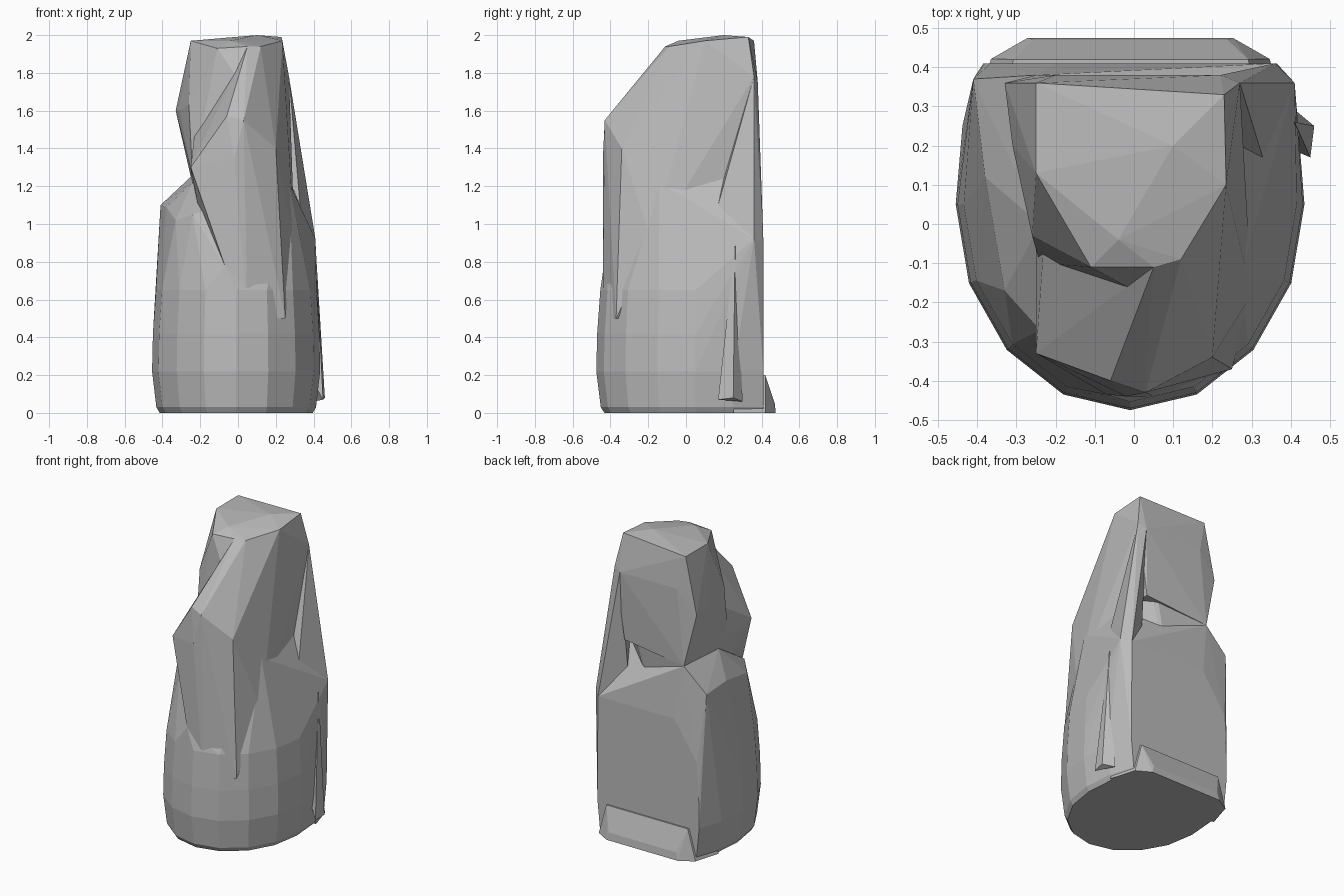
import bpy
import bmesh
from math import sin, cos, tau

cube = bpy.data.objects.get("Cube")
if cube:
    bpy.data.objects.remove(cube, do_unlink=True)

# One plain stone colour
stone = bpy.data.materials.new("grey_stone")
stone.use_nodes = True
grey = (0.5, 0.5, 0.5, 1)
stone.diffuse_color = grey
stone.node_tree.nodes["Principled BSDF"].inputs["Base Color"].default_value = grey


def chunk(name, points):
    """Faceted stone chunk wrapped tightly around a few corner points."""
    bm = bmesh.new()
    for point in points:
        bm.verts.new(point)
    result = bmesh.ops.convex_hull(bm, input=bm.verts[:])
    loose = {v for v in result["geom_interior"] + result["geom_unused"]
             if isinstance(v, bmesh.types.BMVert)}
    bmesh.ops.delete(bm, geom=list(loose), context="VERTS")
    bmesh.ops.recalc_face_normals(bm, faces=bm.faces[:])
    mesh = bpy.data.meshes.new(name)
    bm.to_mesh(mesh)
    bm.free()
    mesh.materials.append(stone)
    obj = bpy.data.objects.new(name, mesh)
    bpy.context.scene.collection.objects.link(obj)
    return obj


def ring(z, scale, back, sides=16):
    """Footprint at one height: rounded front, squarer back cut off flat."""
    points = []
    for i in range(sides):
        c, s = cos(tau * i / sides), sin(tau * i / sides)
        if s > 0:
            c = abs(c) ** 0.5 * (1 if c > 0 else -1)
        x = scale * (0.445 * c - 0.01)
        y = 0.05 + 0.525 * s
        points.append((x, min(y * (scale if s < 0 else 1), back), z))
    return points


wall = 0.41    # back of the lower half
spine = 0.38   # back of the upper half

# Corners where neighbouring chunks meet
hip_front = (0.27, -0.14, 1.22)
hip_back = (0.27, 0.2, 1.24)
fin_top = (0.27, 0.36, 1.78)
fin_foot = (0.41, 0.36, 0.92)
fin_back = (0.36, wall, 0.9)
nape_left = (-0.2, spine, 1.75)
nape_right = (0.22, spine, 1.75)
ledge_back = (-0.25, spine, 1.25)
notch = (-0.07, -0.435, 0.78)
brow_left = (0.05, -0.11, 1.94)
brow_right = (0.12, -0.09, 1.94)
crown_right = (0.235, 0.1, 1.97)
crown_back = (0.23, 0.33, 1.99)
crown_top = (0.1, 0.2, 2)

# Wide lower body with the ledge on one side
body = chunk("lower_body", [
    *ring(0, 0.91, wall), *ring(0.03, 0.95, wall), *ring(0.22, 1, wall),
    *ring(0.42, 0.99, wall), *ring(0.65, 0.955, wall),
    (-0.41, 0.37, 1.1), (-0.38, 0.12, 1.09), (-0.33, -0.17, 1.02),
    (-0.24, -0.27, 1.05), (-0.24, 0, 1.22), (-0.2, wall, 0.9),
    ledge_back, notch, hip_front, hip_back, fin_foot, fin_back,
])

# Skirt of stone spilling out along the foot of the back
skirt_rings = ring(0, 0.95, 0.475) + ring(0.05, 0.9, 0.47) + ring(0.2, 0.8, 0.42)
skirt = chunk("back_skirt", [p for p in skirt_rings if p[1] > 0.2])

# Tall column: bulging front and a narrow brow ridge
column = chunk("front_column", [
    brow_left, brow_right, crown_right, crown_back,
    (-0.25, -0.33, 1.3), (-0.02, -0.44, 1.35), (0.03, -0.43, 1.55),
    (-0.06, -0.4, 1.57), (0.2, -0.34, 1.4), (0.3, -0.18, 0.9),
    (0.05, -0.44, 0.5), (0.25, -0.37, 0.5), (-0.1, 0.3, 0.5),
    notch, hip_front, hip_back, fin_top, ledge_back, nape_left, nape_right,
])

# Thin fin running down the back corner
fin = chunk("corner_fin", [
    fin_top, fin_foot, fin_back, hip_back, nape_right,
    (0.2, 0.3, 0.9), (0.35, 0.1, 0.85),
])

# Overhanging head above the ledge, with a flat cap
head = chunk("head", [
    brow_left, brow_right, crown_right, crown_back, crown_top,
    (-0.25, 0.36, 1.97), (-0.25, 0.13, 1.97), (-0.11, -0.11, 1.93),
    (-0.04, -0.04, 1.97), (-0.33, 0.36, 1.6), (-0.31, 0.2, 1.6),
    (-0.26, -0.03, 1.63), (-0.24, -0.1, 1.25), (0, -0.17, 1.77),
    ledge_back, nape_left, nape_right, fin_top,
    (0.2, 0.1, 1.3), (0.2, 0.36, 1.3),
])

# Thin flake standing off the side
flake = chunk("side_flake", [
    (0.46, 0.25, 0.08), (0.45, 0.17, 0.07), (0.4, 0.3, 0.06),
    (0.41, 0.26, 0.9), (0.38, 0.2, 0.2),
])

# Fuse everything into a single rock
parts = [skirt, column, fin, head, flake]
for part in parts:
    union = body.modifiers.new("join_" + part.name, "BOOLEAN")
    union.operation = "UNION"
    union.solver = "EXACT"
    union.object = part
bpy.context.view_layer.update()
depsgraph = bpy.context.evaluated_depsgraph_get()
fused = bpy.data.meshes.new_from_object(body.evaluated_get(depsgraph))
body.modifiers.clear()
body.data = fused
body.name = "rock_pillar"
for part in parts:
    bpy.data.objects.remove(part, do_unlink=True)
